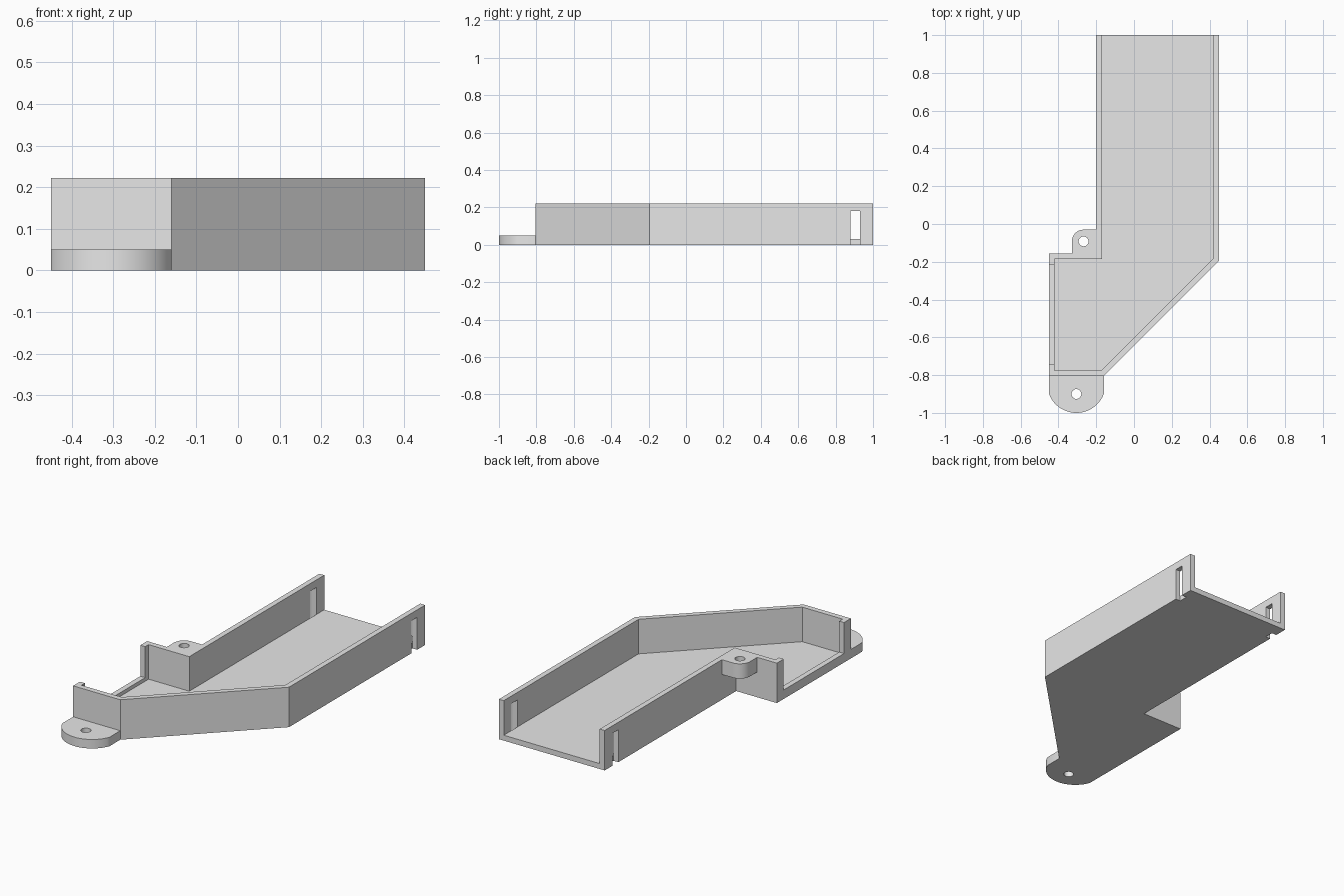
import bpy, bmesh
from math import sin, cos, pi, asin

cube = bpy.data.objects.get("Cube")
if cube:
    bpy.data.objects.remove(cube)

grey = bpy.data.materials.new("light_grey")
grey.use_nodes = True
GREY = (0.8, 0.8, 0.8, 1)
grey.diffuse_color = GREY
grey.node_tree.nodes["Principled BSDF"].inputs["Base Color"].default_value = GREY


def prism(name, outline, z0, z1):
    """Extrude a flat outline between two heights."""
    bm = bmesh.new()
    face = bm.faces.new([bm.verts.new((x, y, z0)) for x, y in outline])
    top = bmesh.ops.extrude_face_region(bm, geom=[face])["geom"]
    for v in top:
        if isinstance(v, bmesh.types.BMVert):
            v.co.z = z1
    bmesh.ops.recalc_face_normals(bm, faces=bm.faces)
    mesh = bpy.data.meshes.new(name)
    bm.to_mesh(mesh)
    bm.free()
    mesh.materials.append(grey)
    ob = bpy.data.objects.new(name, mesh)
    bpy.context.collection.objects.link(ob)
    return ob


def box(name, x0, x1, y0, y1, z0, z1):
    return prism(name, [(x0, y0), (x1, y0), (x1, y1), (x0, y1)], z0, z1)


def arc(cx, cy, r, a0, a1, n):
    return [(cx + r * cos(a0 + (a1 - a0) * i / n),
             cy + r * sin(a0 + (a1 - a0) * i / n)) for i in range(n + 1)]


def cut(target, *cutters):
    """Subtract the cutters, bake the result and remove them."""
    for c in cutters:
        c.hide_render = True
        mod = target.modifiers.new("cut", 'BOOLEAN')
        mod.operation, mod.solver, mod.object = 'DIFFERENCE', 'EXACT', c
    graph = bpy.context.evaluated_depsgraph_get()
    baked = bpy.data.meshes.new_from_object(target.evaluated_get(graph))
    target.modifiers.clear()
    target.data = baked
    for c in cutters:
        bpy.data.objects.remove(c)


def hole(x, y, r):
    return prism("hole_cutter", arc(x, y, r, 0, 2 * pi * 31 / 32, 31), -0.1, 0.4)


def smooth(ob):
    bpy.ops.object.select_all(action='DESELECT')
    ob.select_set(True)
    bpy.context.view_layer.objects.active = ob
    bpy.ops.object.shade_smooth_by_angle(angle=0.5)


WALL, FLOOR, HEIGHT = 0.03, 0.03, 0.222
LEFT, RIGHT, NECK = -0.45, 0.45, -0.2
FRONT, STEP = -0.805, -0.155

# Tray: angled duct shell, open at the back
tray = prism("tray", [(NECK, 1), (RIGHT, 1), (RIGHT, -0.195), (-0.16, FRONT),
                      (LEFT, FRONT), (LEFT, STEP), (NECK, STEP)], 0, HEIGHT)
cavity = prism("cavity_cutter", [
    (NECK + WALL, 1.1), (RIGHT - WALL, 1.1), (RIGHT - WALL, -0.183),
    (-0.172, FRONT + WALL), (LEFT + WALL, FRONT + WALL),
    (LEFT + WALL, STEP - WALL), (NECK + WALL, STEP - WALL)], FLOOR, 0.4)

# Side opening above a low sill, and a strap slot in each wall by the open end
opening = box("opening_cutter", LEFT - 0.1, LEFT + WALL + 0.01,
              FRONT + 2 * WALL, STEP - 2 * WALL, 0.05, 0.4)
slots = [box("slot_cutter", x0, x1, 0.88, 0.93, -0.1, 0.18)
         for x0, x1 in ((NECK - 0.1, NECK + WALL), (RIGHT - WALL, RIGHT + 0.1))]
cut(tray, cavity, opening, *slots)

# Front mounting flange with a rounded end
fx, fr, half = -0.305, 0.155, 0.145
a = asin(half / fr)
flange = prism("front_flange",
               [(fx + half, FRONT), (fx - half, FRONT)]
               + arc(fx, fr - 1, fr, -pi / 2 - a, -pi / 2 + a, 28), 0, 0.05)
cut(flange, hole(fx, -0.9, 0.026))
smooth(flange)

# Raised mounting tab in the step corner
tx, ty, tr = -0.267, -0.092, 0.062
tab = prism("side_tab",
            [(NECK, STEP), (NECK, ty + tr)]
            + arc(tx, ty, tr, pi / 2, pi, 12)
            + [(tx - tr, STEP)], 0.14, HEIGHT)
cut(tab, hole(tx, ty, 0.026))
smooth(tab)
